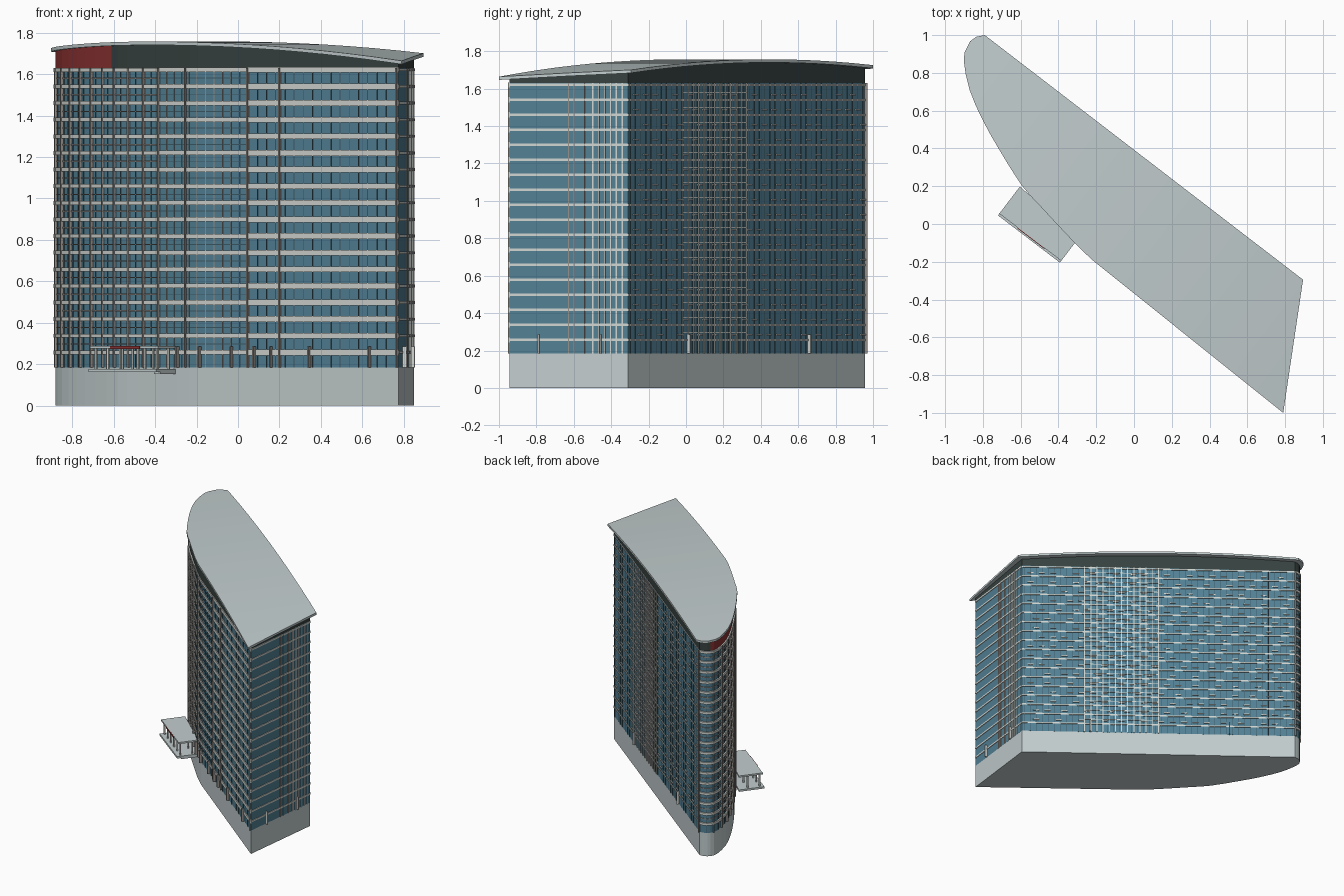
import bpy, bmesh, math, random
from mathutils import Vector

random.seed(4)
if "Cube" in bpy.data.objects:
    bpy.data.objects.remove(bpy.data.objects["Cube"], do_unlink=True)


def material(name, rgb):
    m = bpy.data.materials.new(name)
    m.use_nodes = True
    m.diffuse_color = (*rgb, 1)
    m.node_tree.nodes["Principled BSDF"].inputs["Base Color"].default_value = (*rgb, 1)
    return m


CONCRETE = material("pale concrete", (0.54, 0.61, 0.615))
GLASS = material("blue glass", (0.085, 0.22, 0.3))
FASCIA = material("dark fascia", (0.037, 0.054, 0.05))
RED = material("red panel", (0.25, 0.03, 0.03))
LEDGE = material("white ledge", (0.64, 0.67, 0.64))
MULLION = material("warm grey metal", (0.3, 0.28, 0.26))
DARK = material("dark metal", (0.045, 0.1, 0.13))

BASE_TOP, GLASS_TOP = 0.185, 1.63
FLOORS = [0.257 + 0.0802 * i for i in range(18)]
HALF_FLOORS = [z + 0.04 for z in FLOORS[:-1]]


def finish(name, bm, *mats):
    bmesh.ops.recalc_face_normals(bm, faces=bm.faces)
    me = bpy.data.meshes.new(name)
    bm.to_mesh(me)
    bm.free()
    ob = bpy.data.objects.new(name, me)
    for m in mats:
        me.materials.append(m)
    bpy.context.scene.collection.objects.link(ob)
    return ob


def smooth_curve(pts, steps):
    """Catmull-Rom through the points."""
    out = []
    for i in range(len(pts) - 1):
        a, b, c, d = (pts[max(i - 1, 0)], pts[i], pts[i + 1], pts[min(i + 2, len(pts) - 1)])
        for k in range(steps):
            t = k / steps
            out.append(0.5 * (2 * b + (c - a) * t + (2 * a - 5 * b + 4 * c - d) * t * t
                              + (3 * b - a - 3 * c + d) * t ** 3))
    return out + [pts[-1]]


# Paths run clockwise, so the outward side lies to the left
def outward(d):
    return Vector((-d.y, d.x)).normalized()


def offset(path, dist):
    res = []
    for i, p in enumerate(path):
        n1 = outward(path[i] - path[i - 1]) if i else outward(path[1] - path[0])
        n2 = outward(path[i + 1] - path[i]) if i < len(path) - 1 else n1
        n = (n1 + n2).normalized()
        res.append(p + n * dist / max(n.dot(n1), 0.5))
    return res


def length(path):
    return sum((b - a).length for a, b in zip(path, path[1:]))


def at(path, s):
    for a, b in zip(path, path[1:]):
        l = (b - a).length
        if s <= l + 1e-6:
            return a.lerp(b, s / l), outward(b - a)
        s -= l
    return path[-1], outward(path[-1] - path[-2])


def part(path, s0, s1):
    run, inner = 0, []
    for a, b in zip(path, path[1:]):
        run += (b - a).length
        if s0 + 1e-4 < run < s1 - 1e-4:
            inner.append(b)
    return [at(path, s0)[0], *inner, at(path, s1)[0]]


def s_at_x(path, x):
    s = 0
    while at(path, s)[0].x > x:
        s += 0.002
    return s


def strip(bm, path, z, h, out):
    """Horizontal ledge of height h hugging a wall path."""
    rings = []
    for p, q in zip(offset(path, -0.004), offset(path, out)):
        rings.append([bm.verts.new((v.x, v.y, w)) for v, w in
                      ((p, z - h / 2), (q, z - h / 2), (q, z + h / 2), (p, z + h / 2))])
    for a, b in zip(rings, rings[1:]):
        for i in range(4):
            bm.faces.new((a[i], a[i - 1], b[i - 1], b[i]))
    bm.faces.new(rings[0])
    bm.faces.new(rings[-1])


def post(bm, path, s, w, out, z0=BASE_TOP, z1=GLASS_TOP):
    p, n = at(path, s)
    t = Vector((n.y, -n.x)) * w / 2
    strip(bm, [p - t, p + t], (z0 + z1) / 2, z1 - z0, out)


def ledges(name, path, zs, h, out, mat):
    bm = bmesh.new()
    for z in zs:
        strip(bm, path, z, h, out)
    return finish(name, bm, mat)


def mullions(name, path, positions, w, out, mat, **kw):
    bm = bmesh.new()
    for s in positions:
        post(bm, path, s, w, out, **kw)
    return finish(name, bm, mat)


def spaced(s0, s1, step):
    n = max(1, round((s1 - s0) / step))
    return [s0 + (s1 - s0) * i / n for i in range(n + 1)]


def block(name, outline, low, top, mats, cuts=()):
    """Prism over an outline, cut across so its top or bottom can bend."""
    bm = bmesh.new()
    bm.faces.new([bm.verts.new((p.x, p.y, 0)) for p in outline])
    for co, no in cuts:
        bmesh.ops.bisect_plane(bm, geom=bm.verts[:] + bm.edges[:] + bm.faces[:],
                               plane_co=co, plane_no=no)
    base = bm.verts[:]
    ext = bmesh.ops.extrude_face_region(bm, geom=bm.faces[:], use_keep_orig=True)
    for v in base:
        v.co.z = low(v.co)
    for v in ext["geom"]:
        if isinstance(v, bmesh.types.BMVert):
            v.co.z = top(v.co)
    return finish(name, bm, *mats)


# Footprints of the tower and of the overhanging roof
V = lambda *xy: [Vector(p) for p in xy]
curve = V((-0.197, -0.183), (-0.295, -0.09), (-0.484, 0.112), (-0.578, 0.218), (-0.69, 0.395),
          (-0.78, 0.555), (-0.85, 0.715), (-0.88, 0.865), (-0.865, 0.925), (-0.83, 0.952), (-0.79, 0.957))
corner_front, corner_back = V((0.775, -0.945), (0.85, -0.31))
front = [corner_front] + smooth_curve(curve, 2)
back = [front[-1], corner_back]
end = [corner_back, corner_front]
body = front + [corner_back]
roof_outline = offset(front[1:-4], 0.021) + V((-0.868, 0.967), (-0.835, 0.991), (-0.79, 1.0),
                                              (0.895, -0.295), (0.79, -1.0))

# Main masses
const = lambda z: (lambda co: z)
block("base_storey", body, const(0), const(BASE_TOP), [CONCRETE])
block("glass_tower", body, const(BASE_TOP), const(GLASS_TOP), [GLASS])

# Arched roof and the fascia below it
AXIS = Vector((0.793, -0.609, 0))
roof_top = lambda co: 1.757 - 0.038 * (co.x * AXIS.x + co.y * AXIS.y + 0.33) ** 2
roof_under = lambda co: roof_top(co) - 0.017
cuts = [(AXIS * (-1.2 + 0.15 * i), AXIS) for i in range(17)]
block("roof", roof_outline, roof_under, roof_top, [CONCRETE], cuts)
fascia = block("fascia", body, const(GLASS_TOP), roof_under, [FASCIA, RED],
               cuts + [((-0.61, 0, 0), (1, 0, 0))])
for f in fascia.data.polygons:
    if f.center.x < -0.61 and f.center.y < 0.92 and f.normal.x < -0.1:
        f.material_index = 1

# Front facade: straight, middle and rounded stretches
total = length(front)
s_mid, s_round = s_at_x(front, 0.05), s_at_x(front, -0.38)
straight, middle, rounded = part(front, 0, s_mid), part(front, s_mid, s_round), part(front, s_round, total)
ledges("straight_ledges", straight, FLOORS, 0.028, 0.006, LEDGE)
ledges("middle_ledges", middle, FLOORS, 0.022, 0.006, LEDGE)
ledges("rounded_ledges", rounded, FLOORS, 0.019, 0.01, LEDGE)
ledges("rounded_rails", rounded, HALF_FLOORS, 0.006, 0.005, MULLION)
ledges("middle_rails", middle, HALF_FLOORS, 0.004, 0.003, DARK)
mullions("straight_mullions", straight, spaced(0.02, length(straight), 0.055), 0.004, 0.002, DARK)
mullions("middle_mullions", middle, spaced(0, length(middle), 0.05), 0.004, 0.003, MULLION)
mullions("rounded_thin_mullions", rounded, spaced(0, length(rounded), 0.055), 0.004, 0.003, DARK)
mullions("rounded_fins", rounded, spaced(0, length(rounded), 0.11), 0.008, 0.014, MULLION)
mullions("main_fins", front, [s_at_x(front, x) for x in (0.77, 0.205, 0.05, -0.25)],
         0.008, 0.012, MULLION)

# Flat end facade
ledges("end_ledges", end, FLOORS, 0.013, 0.004, LEDGE)
mullions("end_white_mullions", end, spaced(0.03, 0.19, 0.032), 0.007, 0.005, LEDGE)
mullions("end_grey_mullions", end, (0.235, 0.29, 0.32), 0.005, 0.005, MULLION)

# Back facade: slabs, thin mullions, short sunshades and a gridded stair bay
back_len = length(back)
bay = spaced(back_len * 0.5, back_len * 0.77, 0.045)
ledges("back_slabs", back, FLOORS, 0.01, 0.005, LEDGE)
mullions("back_thin_mullions", back, spaced(0.02, back_len - 0.02, 0.045), 0.004, 0.002, DARK)
mullions("back_bay_mullions", back, bay, 0.007, 0.006, LEDGE)
ledges("back_bay_rails", part(back, bay[0], bay[-1]), HALF_FLOORS, 0.005, 0.004, LEDGE)
bm = bmesh.new()
cell = back_len / 48
for z in HALF_FLOORS:
    i = random.randint(0, 2)
    while i < 47:
        strip(bm, part(back, i * cell, (i + 1) * cell), z - 0.012, 0.007, 0.007)
        i += random.randint(2, 4)
finish("back_sunshades", bm, LEDGE)

# Short posts standing on the base
low = dict(z0=BASE_TOP, z1=0.285)
mullions("front_posts", front,
         [s_at_x(front, x) for x in (0.64, 0.35, 0.165, 0.085, -0.025, -0.18, -0.285)], 0.008, 0.02, MULLION, **low)
mullions("end_posts", end, [0.147, 0.48], 0.008, 0.02, LEDGE, **low)
mullions("back_posts", back, [back_len * f for f in (0.24, 0.75)], 0.008, 0.02, LEDGE, **low)

# Entrance canopy with its landing, columns and red strip
right_edge, left_edge = V((-0.385, -0.195), (-0.713, 0.055))
edge = [right_edge, left_edge]
inward = -outward(left_edge - right_edge)
deck = [right_edge, left_edge, left_edge + inward * 0.18, right_edge + inward * 0.15]
block("canopy_roof", deck, const(0.275), const(0.288), [CONCRETE])
block("landing", [right_edge - inward * 0.012, left_edge - inward * 0.012] + deck[2:],
      const(0.162), const(0.177), [CONCRETE])
step = [right_edge + inward * 0.02, right_edge + inward * 0.14]
shift = Vector((-inward.y, inward.x)) * 0.04
block("landing_step", step + [p + shift for p in reversed(step)], const(0.153), const(0.168), [CONCRETE])
for name, depth, count in (("outer_columns", 0.02, 6), ("inner_columns", 0.11, 5)):
    row = [p + inward * depth for p in edge]
    mullions(name, row, spaced(0.02, length(row) - 0.02, (length(row) - 0.04) / (count - 1)),
             0.01, 0.006, LEDGE, z0=0.177, z1=0.275)
ledges("canopy_red_strip", part(edge, 0.11, 0.29), [0.281], 0.013, 0.004, RED)
